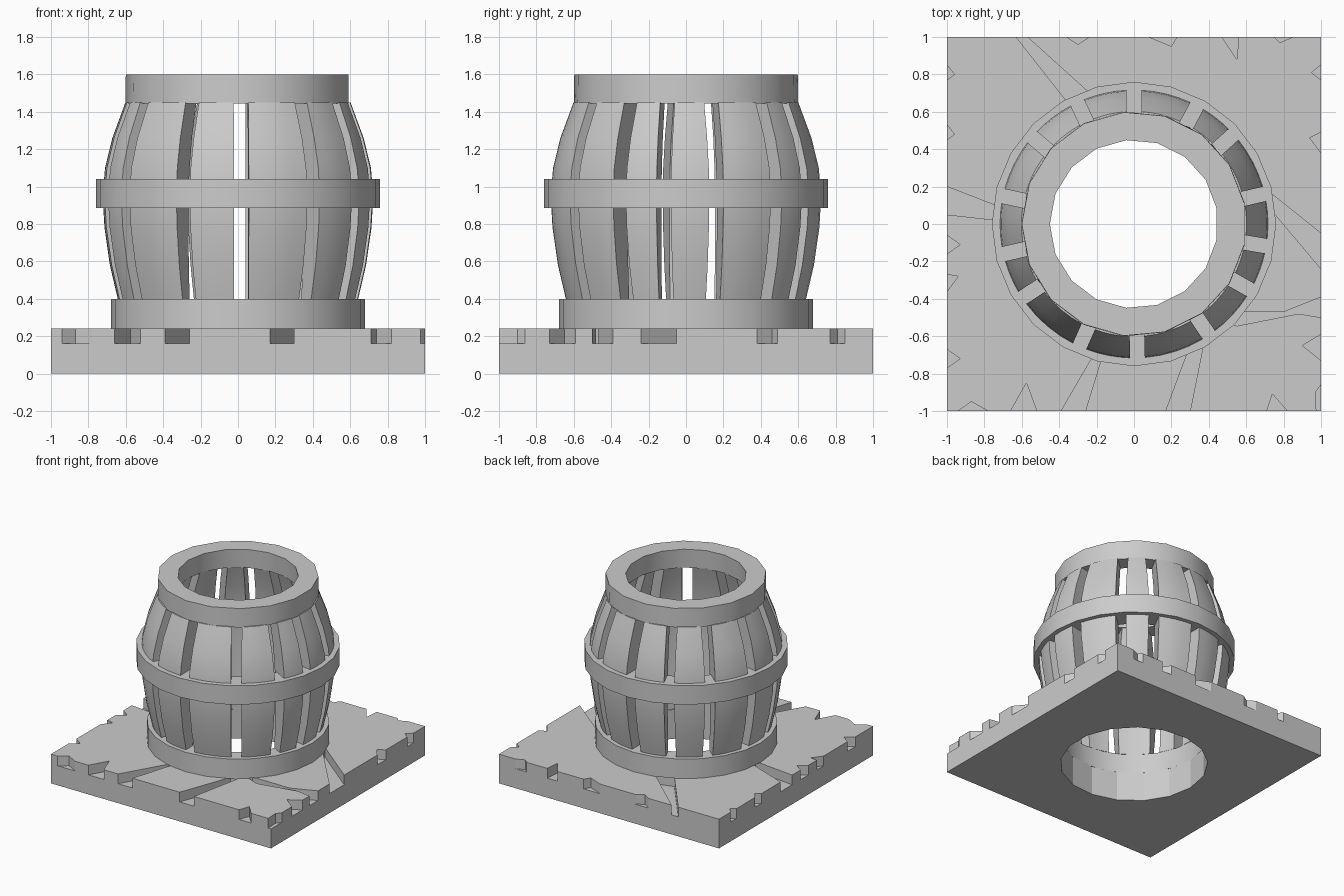
import bpy, bmesh
from math import sin, cos, pi, radians, asin
from mathutils import Vector
from mathutils.geometry import tessellate_polygon

cube = bpy.data.objects.get("Cube")
if cube:
    bpy.data.objects.remove(cube, do_unlink=True)

GREY = (0.6, 0.6, 0.6, 1)
stone = bpy.data.materials.new("stone_grey")
stone.use_nodes = True
stone.diffuse_color = GREY
stone.node_tree.nodes["Principled BSDF"].inputs["Base Color"].default_value = GREY


def make_object(name, bm, smooth=False):
    bmesh.ops.recalc_face_normals(bm, faces=bm.faces)
    mesh = bpy.data.meshes.new(name)
    bm.to_mesh(mesh)
    bm.free()
    mesh.materials.append(stone)
    obj = bpy.data.objects.new(name, mesh)
    bpy.context.collection.objects.link(obj)
    bpy.ops.object.select_all(action='DESELECT')
    obj.select_set(True)
    bpy.context.view_layer.objects.active = obj
    if smooth:
        bpy.ops.object.shade_smooth_by_angle(angle=radians(30))


def bridge(bm, a, b):
    for i in range(len(a)):
        j = (i + 1) % len(a)
        bm.faces.new((a[i], a[j], b[j], b[i]))


def circle(radius, sides):
    turns = [pi + 2 * pi * k / sides for k in range(sides)]
    return [(radius * cos(t), radius * sin(t)) for t in turns]


def ring(name, profile, sides):
    """Closed (radius, height) profile turned round the z axis."""
    bm = bmesh.new()
    loops = [[bm.verts.new((r * x, r * y, z)) for r, z in profile]
             for x, y in circle(1, sides)]
    for k in range(sides):
        bridge(bm, loops[k - 1], loops[k])
    make_object(name, bm, True)


def plate(name, outline, hole, low, high):
    """Flat outline with a hole, given thickness."""
    bm = bmesh.new()
    levels = [[[bm.verts.new((x, y, z)) for x, y in path] for path in (outline, hole)]
              for z in (low, high)]
    flat = [[Vector((x, y, 0)) for x, y in path] for path in (outline, hole)]
    triangles = tessellate_polygon(flat)
    for edge, inner in levels:
        verts = edge + inner
        for tri in triangles:
            bm.faces.new([verts[i] for i in tri])
    for below, above in zip(*levels):
        bridge(bm, below, above)
    make_object(name, bm)


# Chips and cracks along each slab edge, running counterclockwise:
# start, then (position, depth) pairs, then end
front = [(-.94, -.87, .05, -.78), (-.66, -.575, .15, -.52),
         (-.39, -.18, .36, -.15, .36, -.26), (.17, .33, .43, .39, .45, .3),
         (.71, .74, .09, .82)]
right = [(-.73, -.65, .1, -.59), (-.5, -.48, .12, -.545, .45, -.5, .56, -.47, .54, -.47, .2, -.39),
         (-.24, .2, .37, .27, .4, -.05), (.38, .46, .06, .49), (.77, .81, .05, .85)]
back = [(-.85, -.78, .03, -.75), (-.56, -.55, .12, -.47), (-.23, -.2, .05, -.08),
        (.24, .3, .04, .36), (.57, .15, .38, .3, .42, .63)]
left = [(-.85, -.8, .04, -.77), (-.53, -.48, .04, -.45), (-.2, -.06, .36, -.01, .36, -.05),
        (.06, .11, .07, .16), (.27, .28, .06, .36), (.67, .72, .07, .77)]
square = [(-1, 0)]
broken = [(-1, .025), (-.9, .03), (-.86, 0)]

outline = []
sides = [(square, front), (broken, right), (square, back), (square, left)]
for quarter, (corner, cuts) in enumerate(sides):
    points = list(corner)
    for start, *middle, end in cuts:
        points += [(start, 0), *zip(middle[::2], middle[1::2]), (end, 0)]
    c, s = [(1, 0), (0, 1), (-1, 0), (0, -1)][quarter]
    outline += [(c * t - s * (d - 1), s * t + c * (d - 1)) for t, d in points]

# Square base: plain slab below, cracked layer on top
SIDES, HOLE, FLOOR, TOP = 17, 0.555, 0.16, 0.24
hole = circle(HOLE, SIDES)
plate("base_slab", [(-1, -1), (1, -1), (1, 1), (-1, 1)], hole, 0, FLOOR)
plate("cracked_top_layer", outline, hole, FLOOR, TOP)

# Solid rings
ring("bottom_ring", [(HOLE, TOP), (.68, TOP), (.68, .4), (HOLE, .4)], 24)
ring("middle_band", [(.58, .885), (.76, .885), (.76, 1.04), (.595, 1.04)], 24)
ring("top_ring", [(.46, 1.445), (.602, 1.445), (.6, 1.6), (.45, 1.6)], SIDES)

# Barrel staves between parallel-sided slots: outer radius, inner radius, height
SLOT = 0.039
section = [(.643, .55, .4), (.685, .56, .58), (.714, .565, .78), (.724, .565, .95),
           (.711, .55, 1.1), (.672, .52, 1.26), (.602, .46, 1.45)]
gaps = [90, 62, 42, 13, -9.5, -29.5, -56, -88.5, -114, -146.5, -167, -192, -220.5, -245, -270]


def stave(name, start, end, steps=4):
    bm = bmesh.new()
    loops = []
    for r_out, r_in, z in section:
        loop = []
        for r, order in ((r_out, range(steps + 1)), (r_in, range(steps, -1, -1))):
            a, b = start + asin(SLOT / r), end - asin(SLOT / r)
            for k in order:
                t = a + (b - a) * k / steps
                loop.append(bm.verts.new((r * cos(t), r * sin(t), z)))
        loops.append(loop)
    for low, high in zip(loops, loops[1:]):
        bridge(bm, low, high)
    bm.faces.new(loops[0][::-1])
    bm.faces.new(loops[-1])
    make_object(name, bm, True)


for i, (high, low) in enumerate(zip(gaps, gaps[1:])):
    stave(f"stave_{i + 1}", radians(low), radians(high))
